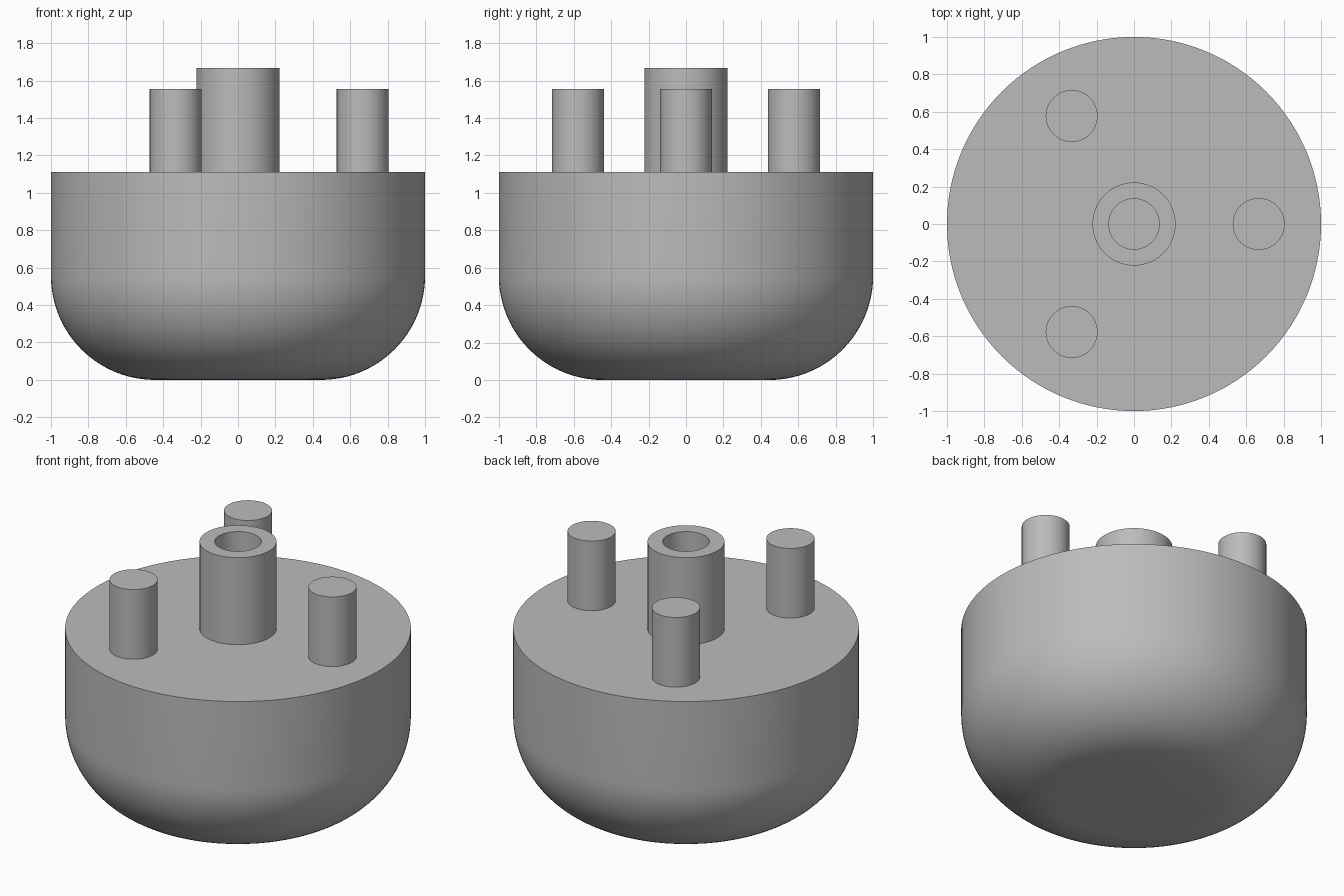
import bpy, math

cube = bpy.data.objects.get("Cube")
if cube:
    bpy.data.objects.remove(cube, do_unlink=True)

GREY = (0.5, 0.5, 0.5, 1)
grey = bpy.data.materials.new("plain grey")
grey.use_nodes = True
grey.diffuse_color = GREY
grey.node_tree.nodes["Principled BSDF"].inputs["Base Color"].default_value = GREY


def lathe(name, profile, segments, location=(0, 0, 0)):
    """Spin an (r, z) profile, listed bottom to top, around z; end rings are capped."""
    verts, faces = [], []
    for r, z in profile:
        for i in range(segments):
            a = math.tau * i / segments
            verts.append((r * math.cos(a), r * math.sin(a), z))
    for k in range(len(profile) - 1):
        for i in range(segments):
            j = (i + 1) % segments
            low, high = k * segments, (k + 1) * segments
            faces.append((low + i, low + j, high + j, high + i))
    last = (len(profile) - 1) * segments
    faces.append(tuple(reversed(range(segments))))
    faces.append(tuple(range(last, last + segments)))

    mesh = bpy.data.meshes.new(name)
    mesh.from_pydata(verts, [], faces)
    mesh.materials.append(grey)
    obj = bpy.data.objects.new(name, mesh)
    obj.location = location
    bpy.context.collection.objects.link(obj)
    bpy.ops.object.select_all(action='DESELECT')
    obj.select_set(True)
    bpy.context.view_layer.objects.active = obj
    bpy.ops.object.shade_smooth_by_angle(angle=math.radians(30))
    return obj


UNIT = 1 / 9
TOP = 10 * UNIT

# Round body with a filleted bottom edge
fillet, steps = 5 * UNIT, 24
body_profile = []
for i in range(steps + 1):
    a = math.pi / 2 * i / steps
    body_profile.append((1 - fillet + fillet * math.sin(a), fillet * (1 - math.cos(a))))
body_profile.append((1, TOP))
lathe("body", body_profile, 128)

# Hollow centre post: outer wall, rim, bore, floor
post_r, bore_r, post_top = 2 * UNIT, 0.135, 15 * UNIT
lathe("centre_post", [(post_r, TOP), (post_r, post_top),
                      (bore_r, post_top), (bore_r, TOP + 0.002)], 64)

# Three solid pegs spaced evenly around the post
peg_r, ring_r = 1.25 * UNIT, 6 * UNIT
for name, degrees in (("left_peg", 0), ("back_right_peg", 120), ("front_right_peg", 240)):
    a = math.radians(degrees)
    lathe(name, [(peg_r, TOP), (peg_r, 14 * UNIT)], 48,
          (ring_r * math.cos(a), ring_r * math.sin(a), 0))
